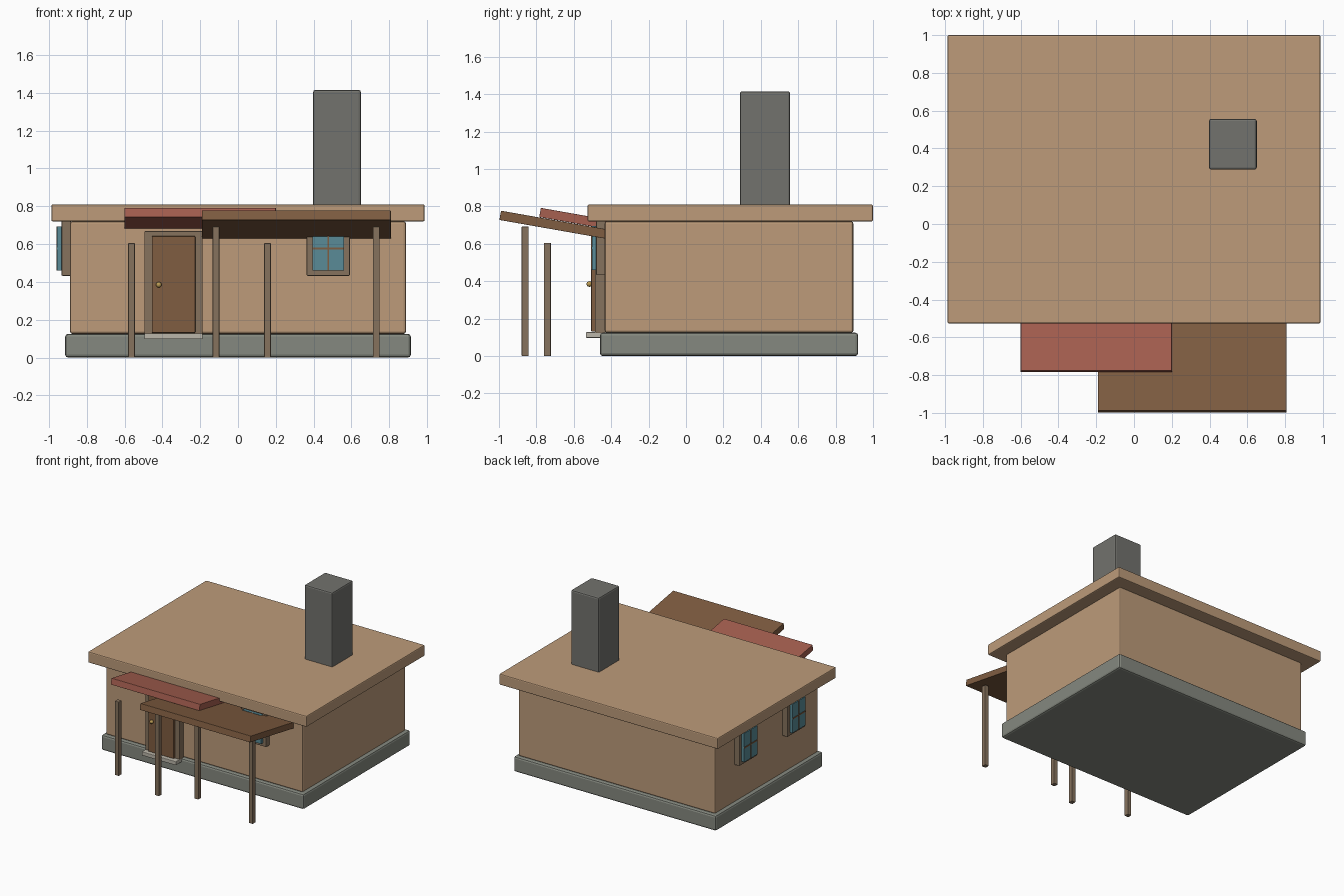
import bpy, math

if "Cube" in bpy.data.objects:
    bpy.data.objects.remove(bpy.data.objects["Cube"])

def mat(name, r, g, b):
    m = bpy.data.materials.new(name)
    m.diffuse_color = (r, g, b, 1)
    m.use_nodes = True
    m.node_tree.nodes["Principled BSDF"].inputs["Base Color"].default_value = m.diffuse_color
    return m

PLASTER = mat("plaster", 0.51, 0.33, 0.195)
STONE = mat("foundation_stone", 0.235, 0.25, 0.215)
CHIMNEY = mat("chimney_stone", 0.17, 0.17, 0.155)
RED = mat("red_boards", 0.38, 0.115, 0.08)
BROWN = mat("brown_boards", 0.216, 0.11, 0.053)
TIMBER = mat("timber", 0.24, 0.17, 0.11)
GLASS = mat("glass", 0.1, 0.26, 0.31)
STEP = mat("step_stone", 0.5, 0.47, 0.4)
BRASS = mat("brass", 0.5, 0.33, 0.09)

def box(name, x, y, z, material, bevel=0.0, parent=None):
    """Box from (min, max) pairs per axis, with a small rounded edge."""
    bpy.ops.mesh.primitive_cube_add(size=1, location=[sum(p) / 2 for p in (x, y, z)])
    ob = bpy.context.object
    ob.name = name
    ob.scale = [p[1] - p[0] for p in (x, y, z)]
    bpy.ops.object.transform_apply(location=False, rotation=False, scale=True)
    ob.data.materials.append(material)
    if bevel:
        mod = ob.modifiers.new("edge", 'BEVEL')
        mod.width = bevel
        mod.segments = 2
    ob.parent = parent
    return ob

# House body
box("foundation", (-0.914, 0.914), (-0.46, 0.92), (0, 0.125), STONE, 0.015)
box("walls", (-0.888, 0.888), (-0.435, 0.895), (0.125, 0.72), PLASTER, 0.012)
box("roof_slab", (-0.987, 0.987), (-0.527, 1.0), (0.72, 0.81), PLASTER, 0.008)
box("chimney", (0.397, 0.65), (0.288, 0.557), (0.78, 1.415), CHIMNEY, 0.012)

# Door, step and knob
box("door_frame", (-0.495, -0.187), (-0.487, -0.43), (0.12, 0.668), TIMBER, 0.005)
box("door", (-0.456, -0.226), (-0.507, -0.46), (0.13, 0.642), BROWN, 0.004)
box("door_step", (-0.495, -0.187), (-0.535, -0.44), (0.097, 0.128), STEP, 0.004)
bpy.ops.mesh.primitive_uv_sphere_add(segments=16, ring_count=8, radius=0.015,
                                     location=(-0.419, -0.517, 0.385))
bpy.context.object.name = "door_knob"
bpy.context.object.data.materials.append(BRASS)
bpy.ops.object.shade_smooth_by_angle()

def window(name, location, turn):
    """Window modelled facing -y on the wall plane, then placed and turned."""
    root = bpy.data.objects.new(name, None)
    bpy.context.collection.objects.link(root)
    box(name + "_frame", (-0.114, 0.114), (-0.045, 0.005), (-0.145, 0.145), TIMBER, 0.005, root)
    box(name + "_glass", (-0.084, 0.084), (-0.068, -0.03), (-0.117, 0.117), GLASS, 0, root)
    box(name + "_upright_bar", (-0.005, 0.005), (-0.072, -0.05), (-0.117, 0.117), BROWN, 0, root)
    box(name + "_cross_bar", (-0.084, 0.084), (-0.072, -0.05), (-0.005, 0.005), BROWN, 0, root)
    root.location = location
    root.rotation_euler.z = turn

window("front_window", (0.477, -0.435, 0.577), 0)
for i, y in enumerate((0.53, -0.09)):
    window(f"side_window_{i + 1}", (-0.888, y, 0.577), -math.pi / 2)

def awning(name, x, y, z, length, material, posts, post_y, post_top):
    """Sloping board whose outer top edge is at (y, z), on two posts."""
    a, t = math.radians(10), 0.05
    ob = box(name + "_roof", x, (0, length), (-t, 0), material, 0.002)
    s, c = math.sin(a), math.cos(a)
    ob.location.y = y + c * length / 2 - s * t / 2
    ob.location.z = z - s * length / 2 - c * t / 2
    ob.rotation_euler.x = -a
    for i, px in enumerate(posts):
        box(f"{name}_post_{i + 1}", (px - 0.018, px + 0.018),
            (post_y - 0.019, post_y + 0.019), (0, post_top), TIMBER, 0.004)

# Overlapping porch awnings
awning("red_awning", (-0.6, 0.2), -0.776, 0.792, 0.36, RED, (-0.563, 0.156), -0.741, 0.605)
awning("brown_awning", (-0.19, 0.808), -0.989, 0.777, 0.57, BROWN, (-0.116, 0.731), -0.86, 0.692)
